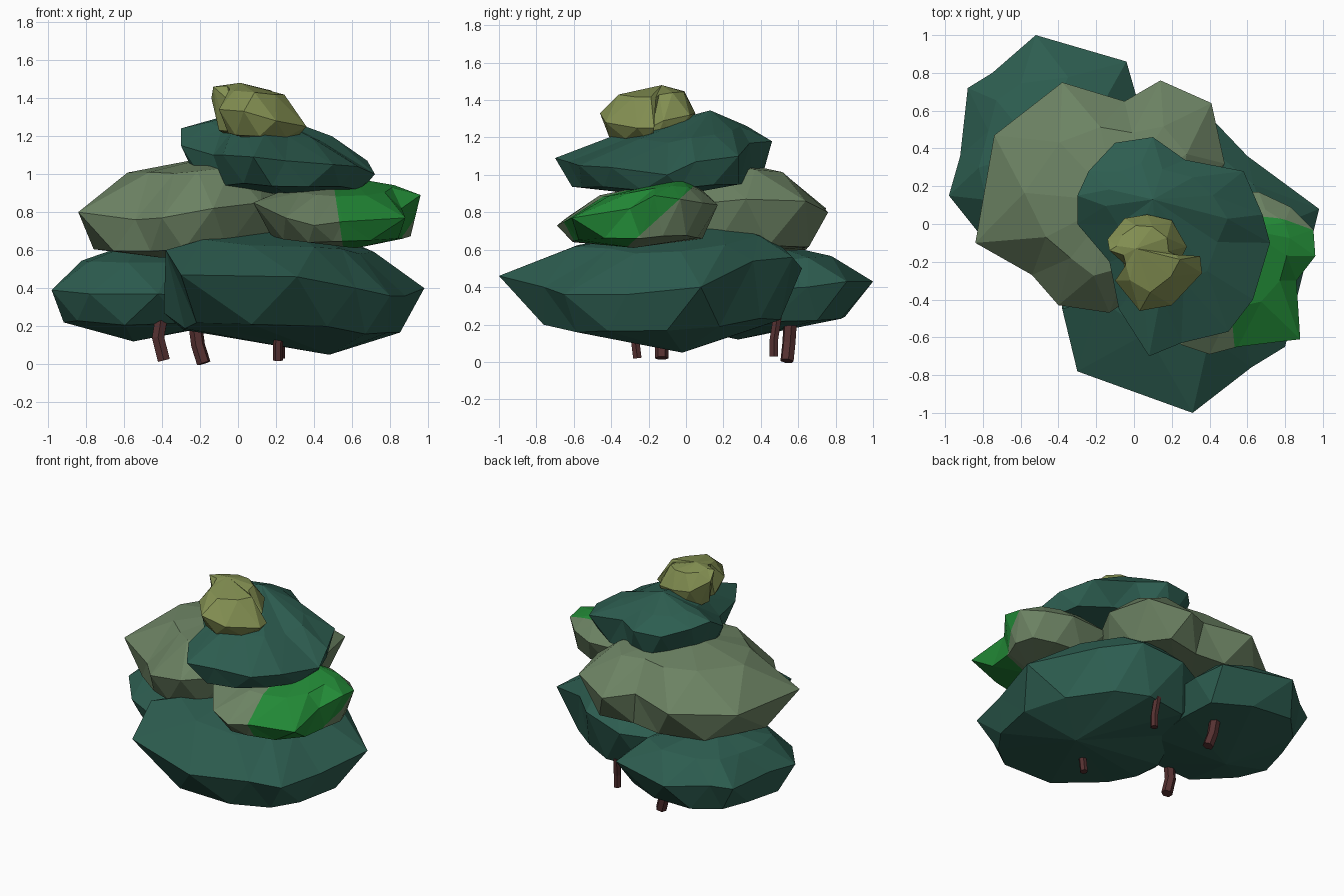
import bpy
import bmesh
import random
from mathutils import Vector

random.seed(4)
default_cube = bpy.data.objects.get("Cube")
if default_cube:
    bpy.data.objects.remove(default_cube, do_unlink=True)


def make_material(name, red, green, blue):
    material = bpy.data.materials.new(name)
    material.use_nodes = True
    colour = (red, green, blue, 1)
    material.diffuse_color = colour
    shader = next(n for n in material.node_tree.nodes if n.type == "BSDF_PRINCIPLED")
    shader.inputs["Base Color"].default_value = colour
    return material


dark_teal = make_material("dark teal leaves", .026, .11, .08)
sage = make_material("sage leaves", .15, .225, .125)
bright_green = make_material("bright green leaves", .016, .25, .037)
olive = make_material("olive leaves", .23, .28, .085)
bark = make_material("reddish brown bark", .09, .03, .03)


def inner_ring(rim, pole, inward, rise, jitter):
    """Ring of points between the rim and a pole, half a step round from the rim."""
    ring = []
    for here, following in zip(rim, rim[1:] + rim[:1]):
        middle = (Vector(here) + Vector(following)) / 2
        point = middle.lerp(Vector(pole), inward + random.uniform(-jitter, jitter))
        point.z = middle.z + (pole[2] - middle.z) * (rise + random.uniform(-jitter, jitter))
        ring.append(point)
    return ring


def leaf_clump(name, material, rim, crown, base, upper, lower, jitter=.04):
    """Faceted clump of foliage: crown, upper ring, rim, lower ring, base."""
    bm = bmesh.new()
    edge = [bm.verts.new(p) for p in rim]
    count = len(edge)
    for pole, (inward, rise) in ((crown, upper), (base, lower)):
        points = inner_ring(rim, pole, inward, rise, jitter)
        ring = [bm.verts.new(p) for p in points]
        tip = bm.verts.new(pole)
        for i in range(count):
            j = (i + 1) % count
            bm.faces.new((edge[i], edge[j], ring[i]))
            bm.faces.new((ring[i], edge[j], ring[j]))
            bm.faces.new((ring[i], ring[j], tip))
    bmesh.ops.recalc_face_normals(bm, faces=bm.faces)
    mesh = bpy.data.meshes.new(name)
    bm.to_mesh(mesh)
    bm.free()
    mesh.materials.append(material)
    clump = bpy.data.objects.new(name, mesh)
    bpy.context.collection.objects.link(clump)
    return clump


def paint_corner(clump, material, planes):
    """Cut along the planes and colour the faces in front of all of them."""
    clump.data.materials.append(material)
    bm = bmesh.new()
    bm.from_mesh(clump.data)
    for point, normal in planes:
        bmesh.ops.bisect_plane(bm, geom=bm.verts[:] + bm.edges[:] + bm.faces[:],
                               plane_co=point, plane_no=normal)
    for face in bm.faces:
        centre = face.calc_center_median()
        if all((centre - Vector(p)).dot(Vector(n)) > 0 for p, n in planes):
            face.material_index = 1
    bm.to_mesh(clump.data)
    bm.free()


# Lower foliage
leaf_clump("lower_front_foliage", dark_teal, [
    (-.38, -.45, .6), (-.3, -.78, .47), (.31, -1, .46), (.62, -.76, .4),
    (.8, -.65, .36), (.88, -.32, .36), (.98, .08, .4), (.6, .36, .54),
    (.4, .57, .56), (.1, .62, .5), (-.25, .45, .47), (-.36, .05, .58),
    (-.39, -.25, .27)],
    crown=(.22, .18, .755), base=(.48, -.02, .05), upper=(.3, .58), lower=(.14, .64))

leaf_clump("lower_back_foliage", dark_teal, [
    (-.98, .15, .39), (-.92, .36, .4), (-.88, .72, .4), (-.75, .8, .42),
    (-.52, 1, .43), (-.04, .86, .43), (.02, .65, .4), (.03, .3, .38),
    (-.1, -.1, .34), (-.42, -.29, .37), (-.78, -.1, .37)],
    crown=(-.52, .4, .65), base=(-.55, .28, .12), upper=(.3, .6), lower=(.12, .62))

# Middle foliage
leaf_clump("middle_right_foliage", sage, [
    (-.84, -.1, .8), (-.74, .47, .8), (-.38, .75, .82), (-.05, .65, .84),
    (.14, .76, .8), (.41, .64, .86), (.48, .32, .87), (.32, 0, .84),
    (.12, -.3, .85), (-.13, -.47, .82), (-.4, -.43, .77), (-.54, -.27, .76)],
    crown=(-.1, .12, 1.1), base=(-.4, 0, .56), upper=(.34, .72), lower=(.1, .82))

middle_left = leaf_clump("middle_left_foliage", sage, [
    (.66, .17, .84), (.83, .09, .85), (.95, -.03, .87), (.96, -.17, .89),
    (.86, -.3, .82), (.88, -.61, .77), (.55, -.65, .75), (.4, -.69, .73),
    (.25, -.64, .77), (.08, -.4, .85), (.1, -.05, .86), (.35, .15, .84)],
    crown=(.6, -.03, .98), base=(.62, -.28, .61), upper=(.34, .58), lower=(.13, .76))
paint_corner(middle_left, bright_green, [
    ((.54, 0, .7), (1, 0, .15)),
    ((0, -.2, .72), (0, -1, 1.1))])

# Upper foliage
leaf_clump("upper_foliage", dark_teal, [
    (-.3, .15, 1.24), (-.24, .28, 1.22), (-.1, .43, 1.18), (.1, .46, 1.18),
    (.27, .34, 1.17), (.58, .28, 1.1), (.68, .05, 1.07), (.72, -.1, 1),
    (.63, -.4, 1.04), (.5, -.57, 1.05), (.25, -.63, 1.07), (.08, -.7, 1.09),
    (-.08, -.45, 1.1), (-.13, -.2, 1.1), (-.3, 0, 1.15)],
    crown=(.1, .13, 1.345), base=(.3, -.1, .88), upper=(.38, .5), lower=(.1, .7))

# Top tuft
leaf_clump("top_tuft", olive, [
    (-.14, -.08, 1.4), (-.05, .03, 1.34), (.07, .05, 1.33), (.2, .02, 1.32),
    (.28, -.12, 1.29), (.25, -.18, 1.26), (.35, -.17, 1.25), (.36, -.26, 1.25),
    (.2, -.43, 1.28), (.03, -.46, 1.33), (-.1, -.3, 1.34), (-.04, -.22, 1.38),
    (-.13, -.14, 1.46)],
    crown=(.01, -.13, 1.48), base=(.1, -.2, 1.17), upper=(.3, .74), lower=(.14, .75))


def trunk(name, radius, *path):
    """Bent six-sided stem along a short path."""
    curve = bpy.data.curves.new(name, "CURVE")
    curve.dimensions = "3D"
    curve.bevel_depth = radius
    curve.bevel_resolution = 1
    curve.use_fill_caps = True
    curve.materials.append(bark)
    spline = curve.splines.new("POLY")
    spline.points.add(len(path) - 1)
    for point, position in zip(spline.points, path):
        point.co = (*position, 1)
    spline.use_smooth = False
    bpy.context.collection.objects.link(bpy.data.objects.new(name, curve))


# Trunks
trunk("front_right_trunk", .037, (-.39, -.13, .02), (-.42, -.13, .14), (-.4, -.12, .26))
trunk("back_right_trunk", .037, (-.18, .54, .005), (-.21, .55, .1), (-.23, .56, .25))
trunk("back_left_trunk", .026, (.22, .47, .03), (.22, .47, .12), (.21, .49, .25))
trunk("front_left_trunk", .026, (.21, -.26, .02), (.21, -.27, .1), (.22, -.28, .2))
